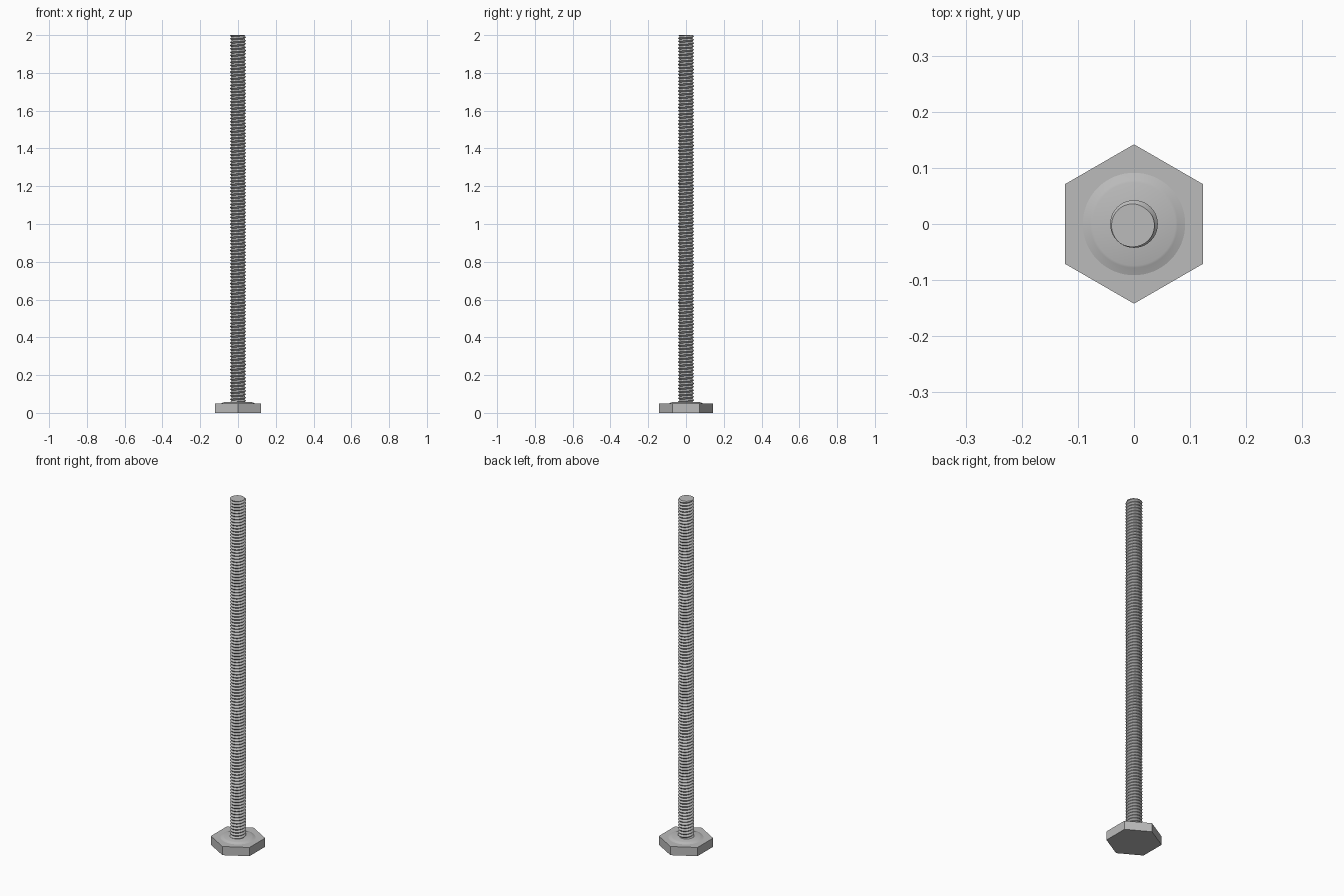
import bpy, bmesh
from math import sin, cos, tau, radians

cube = bpy.data.objects.get("Cube")
if cube:
    bpy.data.objects.remove(cube)

steel = bpy.data.materials.new("grey_steel")
steel.use_nodes = True
steel.diffuse_color = (0.5, 0.5, 0.5, 1)
steel.node_tree.nodes["Principled BSDF"].inputs["Base Color"].default_value = (0.5, 0.5, 0.5, 1)


def make_object(name, bm):
    bmesh.ops.remove_doubles(bm, verts=bm.verts, dist=1e-5)
    bmesh.ops.recalc_face_normals(bm, faces=bm.faces)
    mesh = bpy.data.meshes.new(name)
    bm.to_mesh(mesh)
    bm.free()
    obj = bpy.data.objects.new(name, mesh)
    bpy.context.collection.objects.link(obj)
    mesh.materials.append(steel)
    bpy.ops.object.select_all(action='DESELECT')
    obj.select_set(True)
    bpy.context.view_layer.objects.active = obj
    bpy.ops.object.shade_smooth_by_angle(angle=radians(30))
    return obj


def lathe(name, profile, sides, turn=0.0):
    """Stack rings of (radius, height) and close both ends."""
    bm = bmesh.new()
    angles = [turn + tau * i / sides for i in range(sides)]
    rings = [[bm.verts.new((r * cos(a), r * sin(a), z)) for a in angles]
             for r, z in profile]
    for low, high in zip(rings, rings[1:]):
        for i in range(sides):
            j = (i + 1) % sides
            bm.faces.new((low[i], low[j], high[j], high[i]))
    bm.faces.new(rings[0][::-1])
    bm.faces.new(rings[-1])
    return make_object(name, bm)


def threaded_rod(name, bottom, top, root, crest, pitch, peak, sides):
    """Right-handed V thread, cut flat at both ends."""
    bm = bmesh.new()
    rows = 2 * int((top - bottom) / pitch) + 8
    columns = []
    for c in range(sides + 1):
        turn = c / sides
        column = []
        for k in range(rows):
            # rows follow the crest and root lines down from the top
            z = top + pitch * (turn - peak + 1 - k / 2)
            z = min(max(z, bottom), top)
            phase = ((z - top) / pitch - turn + peak) % 1
            r = root + (crest - root) * abs(2 * phase - 1)
            a = tau * turn
            column.append(bm.verts.new((r * cos(a), r * sin(a), z)))
        columns.append(column)
    for a, b in zip(columns, columns[1:]):
        for k in range(rows - 1):
            bm.faces.new((a[k + 1], b[k + 1], b[k], a[k]))
    bmesh.ops.remove_doubles(bm, verts=bm.verts, dist=1e-5)
    for z in (bottom, top):
        rim = [e for e in bm.edges if e.is_boundary
               and all(abs(v.co.z - z) < 1e-6 for v in e.verts)]
        bmesh.ops.holes_fill(bm, edges=rim, sides=0)
    return make_object(name, bm)


# Hexagonal head with its points along y
lathe("hex_head", [(0.142, 0), (0.142, 0.05)], 6, tau / 12)
# Raised bearing collar with a soft flare
lathe("bearing_collar", [(0.094, 0.049), (0.09, 0.0505), (0.084, 0.0525),
                         (0.078, 0.055), (0.074, 0.0565)], 64)
# Long threaded shank
threaded_rod("threaded_shank", 0.05, 2.0, 0.034, 0.0425, 0.0175, 0.65, 40)
